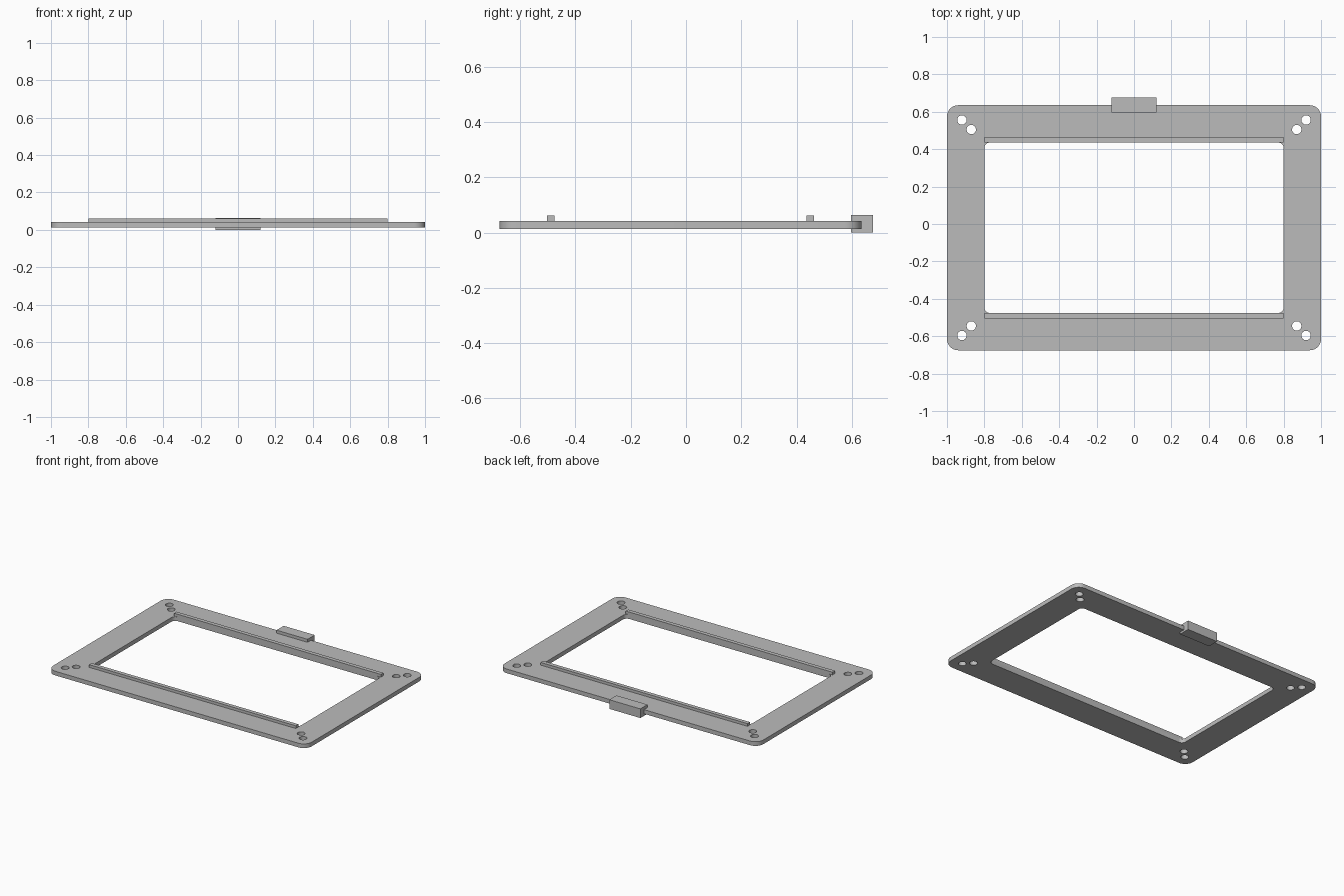
import bpy
from math import cos, sin, pi, radians

cube = bpy.data.objects.get("Cube")
if cube:
    bpy.data.objects.remove(cube, do_unlink=True)

grey = bpy.data.materials.new("plain grey")
grey.use_nodes = True
colour = (0.5, 0.5, 0.5, 1)
grey.diffuse_color = colour
grey.node_tree.nodes["Principled BSDF"].inputs["Base Color"].default_value = colour

MID_Y = -0.02               # centre line of the plate
BOTTOM, TOP = 0.014, 0.043  # plate faces
OPEN_X, OPEN_Y = 0.8, 0.456


def rounded_rect(hx, hy, r, steps=8):
    points = []
    for k, (sx, sy) in enumerate([(1, 1), (-1, 1), (-1, -1), (1, -1)]):
        for i in range(steps + 1):
            a = (k + i / steps) * pi / 2
            points.append((sx * (hx - r) + r * cos(a), sy * (hy - r) + r * sin(a)))
    return points


def circle(x, y, r, n=32):
    return [(x + r * cos(2 * pi * i / n), y + r * sin(2 * pi * i / n)) for i in range(n)]


def box(name, x, y, z):
    bpy.ops.mesh.primitive_cube_add(size=1, location=[sum(s) / 2 for s in (x, y, z)])
    ob = bpy.context.object
    ob.name = name
    ob.scale = [s[1] - s[0] for s in (x, y, z)]
    bpy.ops.object.transform_apply(location=False, rotation=False, scale=True)
    ob.data.materials.append(grey)


# Frame plate: outline, opening and a pair of screw holes in each corner
loops = [rounded_rect(1, 0.655, 0.06), rounded_rect(OPEN_X, OPEN_Y, 0.03)]
for sx in (-1, 1):
    for sy in (-1, 1):
        loops += [circle(sx * 0.92, sy * 0.576, 0.025), circle(sx * 0.87, sy * 0.525, 0.025)]
curve = bpy.data.curves.new("frame_plate", "CURVE")
curve.dimensions = "2D"
curve.fill_mode = "BOTH"
curve.extrude = (TOP - BOTTOM) / 2
for loop in loops:
    spline = curve.splines.new("POLY")
    spline.points.add(len(loop) - 1)
    for p, (x, y) in zip(spline.points, loop):
        p.co = (x, y, 0, 1)
    spline.use_cyclic_u = True
plate = bpy.data.objects.new("frame_plate", curve)
plate.location = (0, MID_Y, (TOP + BOTTOM) / 2)
bpy.context.collection.objects.link(plate)
bpy.ops.object.select_all(action="DESELECT")
plate.select_set(True)
bpy.context.view_layer.objects.active = plate
bpy.ops.object.convert(target="MESH")
plate = bpy.context.object
plate.data.materials.clear()
plate.data.materials.append(grey)
bpy.ops.object.mode_set(mode="EDIT")
bpy.ops.mesh.select_all(action="SELECT")
bpy.ops.mesh.remove_doubles(threshold=0.0001)
bpy.ops.mesh.normals_make_consistent(inside=False)
bpy.ops.object.mode_set(mode="OBJECT")
bpy.ops.object.shade_smooth_by_angle(angle=radians(30))

# Ridges along the long sides of the opening
for name, side in (("front_ridge", -1), ("back_ridge", 1)):
    ys = sorted(MID_Y + side * d for d in (OPEN_Y, OPEN_Y + 0.028))
    box(name, (-OPEN_X, OPEN_X), ys, (TOP - 0.002, 0.062))

# Block across the back edge
box("back_block", (-0.12, 0.12), (0.597, 0.676), (0, 0.064))
